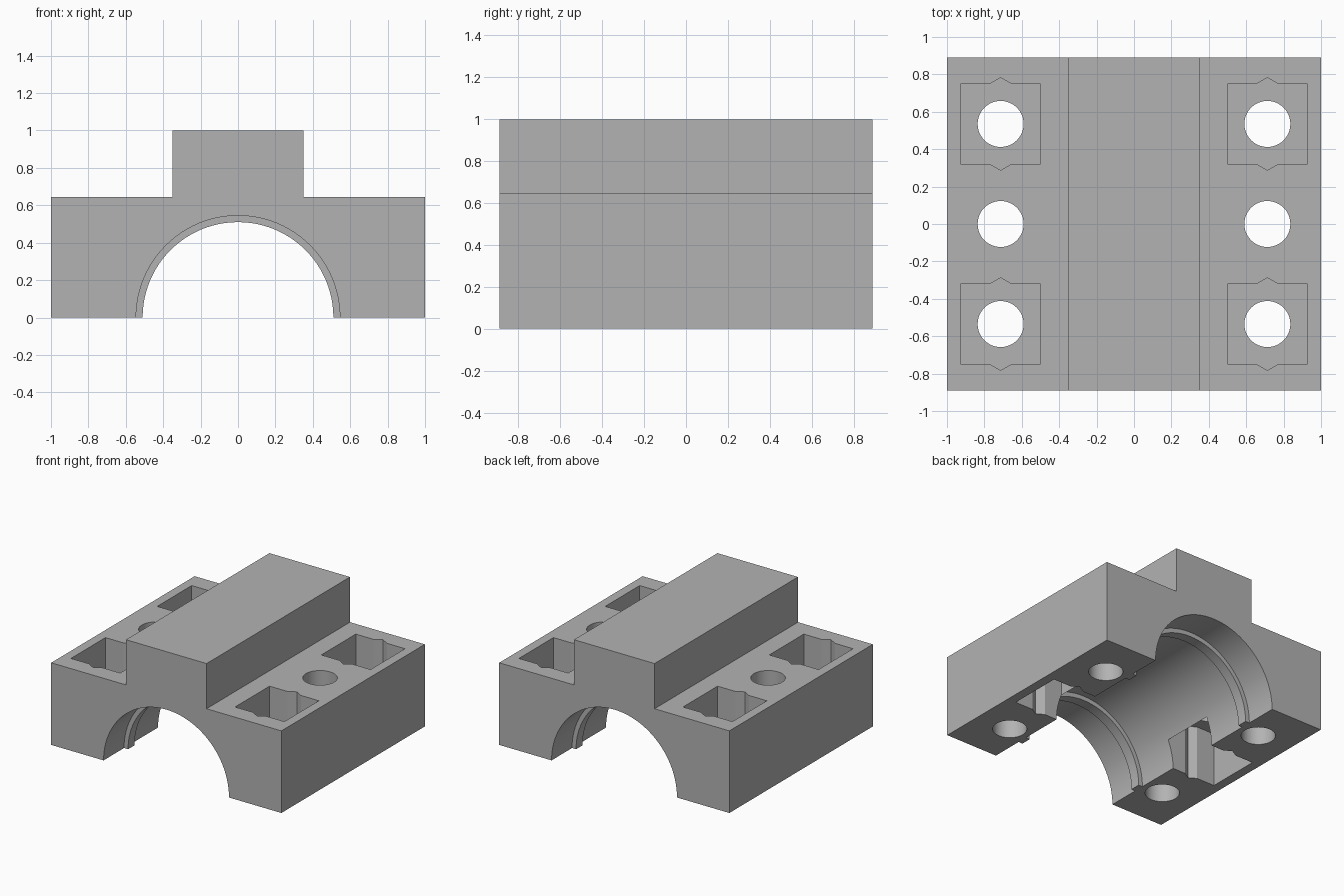
import bpy, bmesh, math
from mathutils import Matrix

if "Cube" in bpy.data.objects:
    bpy.data.objects.remove(bpy.data.objects["Cube"], do_unlink=True)

WIDTH, HALF_LEN, DECK, TOP, RAIL = 1.0, 0.89, 0.645, 1.0, 0.35
BORE, LIP = 0.545, 0.51            # bore radius, radius at the retaining ridges
HOLE, HOLE_X, BOLT_Y = 0.123, 0.713, 0.535
POCKET, POINT = 0.214, 0.2475      # nut pocket half width, hexagon corner radius

grey = bpy.data.materials.new("plain grey")
grey.use_nodes = True
colour = (0.45, 0.45, 0.45, 1)
grey.diffuse_color = colour
grey.node_tree.nodes["Principled BSDF"].inputs["Base Color"].default_value = colour


def loft(name, rings):
    """Closed solid through a list of equal-length rings of points."""
    bm = bmesh.new()
    rows = [[bm.verts.new(p) for p in ring] for ring in rings]
    n = len(rows[0])
    for a, b in zip(rows, rows[1:]):
        for i in range(n):
            j = (i + 1) % n
            bm.faces.new((a[i], a[j], b[j], b[i]))
    bm.faces.new(rows[0])
    bm.faces.new(rows[-1])
    bmesh.ops.recalc_face_normals(bm, faces=bm.faces)
    mesh = bpy.data.meshes.new(name)
    bm.to_mesh(mesh)
    bm.free()
    mesh.materials.append(grey)
    obj = bpy.data.objects.new(name, mesh)
    bpy.context.collection.objects.link(obj)
    return obj


def prism(name, outline, z0, z1):
    return loft(name, [[(x, y, z) for x, y in outline] for z in (z0, z1)])


def circle(r, n, cx=0, cy=0):
    return [(cx + r * math.cos(math.tau * i / n), cy + r * math.sin(math.tau * i / n))
            for i in range(n)]


def cut(body, cutter):
    cutter.hide_render = True
    mod = body.modifiers.new("cut", 'BOOLEAN')
    mod.operation, mod.solver, mod.object = 'DIFFERENCE', 'EXACT', cutter
    bpy.context.view_layer.objects.active = body
    bpy.ops.object.modifier_apply(modifier=mod.name)
    bpy.data.objects.remove(cutter, do_unlink=True)


# Stepped block with a raised centre rail
half = [(WIDTH, 0), (WIDTH, DECK), (RAIL, DECK), (RAIL, TOP)]
section = half + [(-x, z) for x, z in reversed(half)]
body = loft("bearing_housing", [[(x, y, z) for x, z in section]
                                for y in (-HALF_LEN, HALF_LEN)])

# Half-round bore with two narrow retaining ridges
ridge_in, ridge_out = 0.556, 0.636
steps = [(-1, BORE)]
for y in (-ridge_out, -ridge_in, ridge_in, ridge_out):
    pair = [(y, BORE), (y, LIP)]
    steps += pair if y in (-ridge_out, ridge_in) else pair[::-1]
steps.append((1, BORE))
cut(body, loft("bore_cutter", [[(x, y, z) for x, z in circle(r, 96)] for y, r in steps]))

# Bolt holes and nut pockets: outer pockets open upward, middle ones downward
bump = (POINT - POCKET) * math.sqrt(3)
edge = [(POCKET, POCKET), (bump, POCKET), (0, POINT), (-bump, POCKET), (-POCKET, POCKET)]
pocket = edge + [(-x, -y) for x, y in edge]
for side in (-1, 1):
    for row in (-1, 0, 1):
        cx, cy = side * HOLE_X, row * BOLT_Y
        z0, z1 = (0.22, 0.8) if row else (-0.2, 0.425)
        cut(body, prism("pocket_cutter", [(cx + x, cy + y) for x, y in pocket], z0, z1))
        cut(body, prism("hole_cutter", circle(HOLE, 48, cx, cy), -0.3, 0.9))

# Smooth the round surfaces, keep the edges crisp
bpy.ops.object.select_all(action='DESELECT')
body.select_set(True)
bpy.context.view_layer.objects.active = body
bpy.ops.object.shade_smooth_by_angle(angle=math.radians(25))
